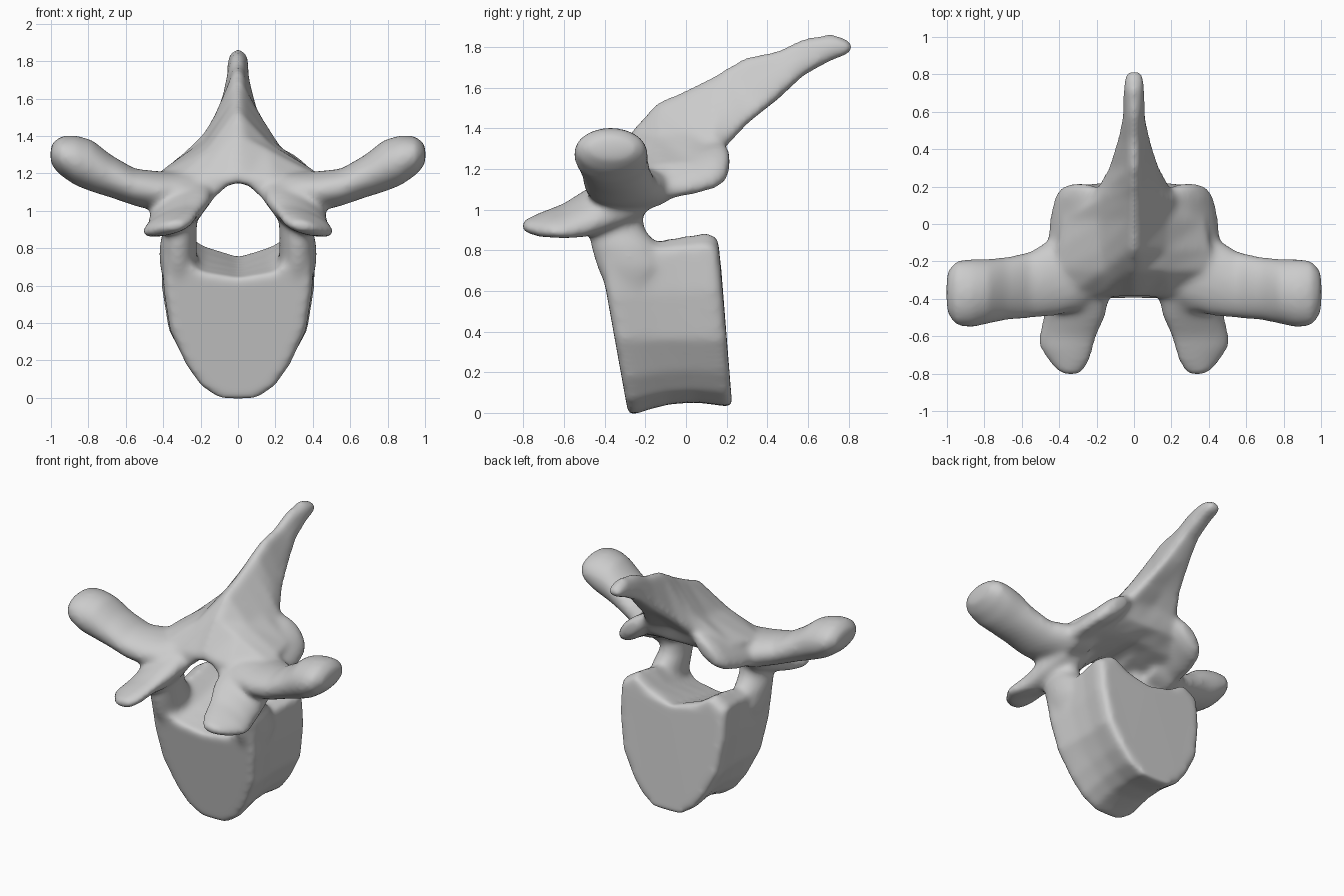
import bpy, bmesh, math

if "Cube" in bpy.data.objects:
    bpy.data.objects.remove(bpy.data.objects["Cube"])

def loft(bm, rings):
    """Skin a row of closed rings and cap both ends."""
    vs = [[bm.verts.new(p) for p in r] for r in rings]
    n = len(vs[0])
    for a, b in zip(vs, vs[1:]):
        for i in range(n):
            j = (i + 1) % n
            bm.faces.new((a[i], a[j], b[j], b[i]))
    bm.faces.new(vs[0])
    bm.faces.new(vs[-1])

def limb(bm, axis, stations, n=20):
    """Elliptical limb along an axis, made on both sides.
    station: x, y, z, radius 1, radius 2, tilt in degrees"""
    for side in (1, -1):
        rings = []
        for x, y, z, a, b, tilt in stations:
            t = math.radians(tilt)
            ring = []
            for i in range(n):
                q = 2 * math.pi * i / n
                u, v = a * math.cos(q), b * math.sin(q)
                u, v = u * math.cos(t) - v * math.sin(t), u * math.sin(t) + v * math.cos(t)
                p = {'X': (x, y + u, z + v), 'Y': (x + u, y, z + v), 'Z': (x + u, y + v, z)}[axis]
                ring.append((p[0] * side, p[1], p[2]))
            rings.append(ring)
        loft(bm, rings)

def symmetric(half):
    """Close a half outline that starts and ends on x = 0."""
    return half + [(-x, z) for x, z in half[-2:0:-1]]

def make_object(name, bm):
    bmesh.ops.recalc_face_normals(bm, faces=bm.faces)
    me = bpy.data.meshes.new(name)
    bm.to_mesh(me)
    bm.free()
    ob = bpy.data.objects.new(name, me)
    bpy.context.collection.objects.link(ob)
    return ob

bm = bmesh.new()

# Shield-shaped body, lofted from front to back with a slight waist and rounded rims
front = symmetric([(0, .64), (.2, .67), (.33, .74), (.41, .74), (.405, .58), (.37, .36),
                   (.28, .17), (.2, .06), (.11, 0), (0, -.01)])
back = symmetric([(0, .76), (.19, .83), (.31, .9), (.42, .83), (.42, .6), (.38, .36),
                  (.29, .2), (.21, .1), (.11, .035), (0, .03)])
rings = []
for t, waist, rim in ((0, .93, 0), (.07, .985, 0), (.2, .97, 0), (.4, .94, 0), (.65, .94, 0),
                      (.88, .98, 0), (.95, .97, .01), (1, .91, .035)):
    ring = []
    for i, ((xa, za), (xb, zb)) in enumerate(zip(front, back)):
        s = t ** .5 if i in (2, 3, len(front) - 2, len(front) - 3) else t
        x, z = xa + (xb - xa) * t, za + (zb - za) * s
        y0, y1 = -.285 - .18 * z, .23 - .08 * z
        lift = (1 - waist) * .6 * max(0, 1 - z / .4) if .1 < t < .95 else 0
        if z > .8:
            z -= rim
        ring.append((x * waist, y0 + (y1 - y0) * t, z + lift))
    rings.append(ring)
loft(bm, rings)

# Roof of the arch running into the spine
# y, ridge z, ridge width, mid width, mid z, base width, base z, under z, centre under z
roof = [(-.39, 1.20, .06, .2, 1.17, .36, 1.15, 1.03, 1.10),
        (-.25, 1.41, .04, .16, 1.33, .41, 1.20, 1.05, 1.12),
        (-.14, 1.53, .03, .17, 1.36, .42, 1.21, 1.07, 1.13),
        (.02, 1.60, .03, .18, 1.38, .38, 1.23, 1.12, 1.15),
        (.14, 1.66, .03, .18, 1.42, .26, 1.30, 1.21, 1.20),
        (.19, 1.695, .03, .15, 1.46, .20, 1.35, 1.30, 1.33),
        (.30, 1.755, .03, .10, 1.54, .14, 1.45, 1.42, 1.43),
        (.45, 1.785, .03, .07, 1.66, .09, 1.58, 1.55, 1.54),
        (.58, 1.845, .035, .055, 1.75, .06, 1.70, 1.67, 1.66),
        (.72, 1.87, .035, .055, 1.82, .055, 1.78, 1.745, 1.735),
        (.79, 1.845, .03, .05, 1.82, .05, 1.79, 1.77, 1.76),
        (.82, 1.82, .02, .03, 1.81, .03, 1.80, 1.79, 1.78)]
rings = []
for y, top, wr, wm, zm, wb, zb, zu, zc in roof:
    half = [(0, top), (wr, top - .02), (wm, zm), (wb, zb), (wb * .92, zu), (wb * .4, (zu + zc) / 2), (0, zc)]
    rings.append([(x, y, z) for x, z in symmetric(half)])
loft(bm, rings)

# Pedicles joining body and arch, flared at the foot
limb(bm, 'Z', [(.31, -.26, .58, .08, .12, 0), (.32, -.26, .72, .1, .18, 0), (.32, -.3, .82, .1, .17, 0),
               (.31, -.34, .9, .09, .14, 0), (.31, -.36, 1.0, .1, .14, 0), (.33, -.3, 1.14, .12, .16, 0)])

# Transverse processes with swollen tips
limb(bm, 'X', [(.25, -.25, 1.12, .18, .09, 0), (.4, -.27, 1.1, .22, .11, 0), (.55, -.325, 1.125, .18, .1, 0),
               (.68, -.345, 1.185, .17, .115, 0), (.78, -.36, 1.24, .175, .14, 0), (.87, -.37, 1.27, .185, .135, 0),
               (.95, -.37, 1.295, .175, .105, 0), (.995, -.365, 1.3, .12, .06, 0), (1.003, -.365, 1.3, .06, .03, 0)])

# Front articular processes, tilted flat tongues
limb(bm, 'Y', [(.3, -.2, 1.06, .14, .07, -28), (.3, -.38, 1.03, .19, .11, -30), (.32, -.5, .98, .185, .085, -29),
               (.355, -.6, .945, .17, .06, -24), (.36, -.66, .935, .155, .055, -20), (.35, -.72, .925, .125, .05, -18),
               (.34, -.785, .92, .075, .035, -10), (.335, -.81, .92, .035, .018, 0)])

# Rear articular lobes
limb(bm, 'Y', [(.33, -.3, 1.12, .13, .07, -25), (.33, -.1, 1.15, .15, .07, -32), (.315, .05, 1.195, .165, .065, -40),
               (.3, .15, 1.22, .155, .065, -42), (.29, .2, 1.235, .12, .05, -42), (.29, .215, 1.24, .05, .03, -42)])

vertebra = make_object("vertebra", bm)

# Cutter for the canal
bm = bmesh.new()
rings = []
for y in (-.9, .3):
    floor = .745 + .222 * y
    half = [(0, 1.15), (.06, 1.135), (.125, 1.07), (.18, 1.0), (.22, .94), (.21, floor + .08), (.12, floor + .025), (0, floor)]
    rings.append([(x, y, z) for x, z in symmetric(half)])
loft(bm, rings)
cutter = make_object("canal_cutter", bm)
cutter.hide_render = True

# Fuse, cut the canal and soften
def fuse(name):
    m = vertebra.modifiers.new(name, 'REMESH')
    m.mode = 'VOXEL'
    m.voxel_size = .014
    m.use_smooth_shade = True

fuse("fuse")
cut = vertebra.modifiers.new("canal", 'BOOLEAN')
cut.operation = 'DIFFERENCE'
cut.object = cutter
fuse("refuse")
soft = vertebra.modifiers.new("soften", 'SMOOTH')
soft.factor = .5
soft.iterations = 20

bpy.context.view_layer.objects.active = vertebra
vertebra.select_set(True)
for m in list(vertebra.modifiers):
    bpy.ops.object.modifier_apply(modifier=m.name)
bpy.data.objects.remove(cutter)
bpy.ops.object.shade_smooth()
